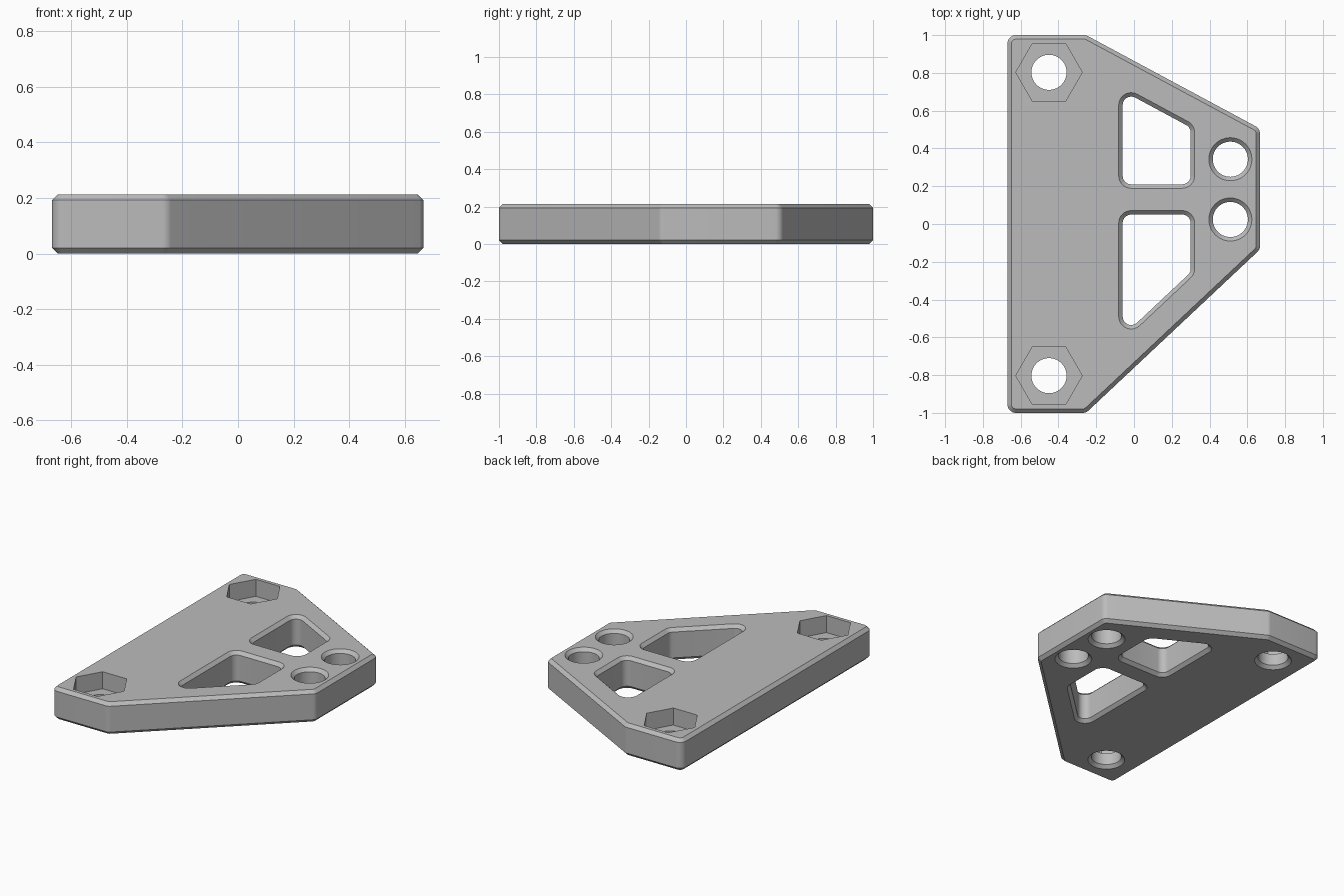
import bpy
import bmesh
import math
from mathutils import Vector, Matrix

cube = bpy.data.objects.get("Cube")
if cube:
    bpy.data.objects.remove(cube, do_unlink=True)

HEIGHT = 0.213
CHAMFER = 0.021
POCKET_FLOOR = 0.1

grey = bpy.data.materials.new("plain grey")
grey.use_nodes = True
grey.diffuse_color = (0.5, 0.5, 0.5, 1)
grey.node_tree.nodes["Principled BSDF"].inputs["Base Color"].default_value = (0.5, 0.5, 0.5, 1)


def rounded(corners, radius, steps=8):
    """Counter-clockwise polygon with round corners, as a function of offset."""
    pts = [Vector(c) for c in corners]

    def outline(offset):
        ring = []
        for i, p in enumerate(pts):
            d1 = (p - pts[i - 1]).normalized()
            d2 = (pts[(i + 1) % len(pts)] - p).normalized()
            n1, n2 = Vector((d1.y, -d1.x)), Vector((d2.y, -d2.x))
            centre = p - radius * (n1 + n2) / (1 + n1.dot(n2))
            turn = math.acos(max(-1, min(1, n1.dot(n2))))
            for s in range(steps + 1):
                ring.append(centre + (radius + offset) * (Matrix.Rotation(turn * s / steps, 2) @ n1))
        return ring
    return outline


def regular(x, y, radius, sides):
    """Regular polygon or circle, as a function of offset."""
    def outline(offset):
        return [Vector((x + (radius + offset) * math.cos(math.tau * i / sides),
                        y + (radius + offset) * math.sin(math.tau * i / sides)))
                for i in range(sides)]
    return outline


def loft(name, outline, levels):
    """Solid through rings given as (height, offset)."""
    bm = bmesh.new()
    rings = [[bm.verts.new((p.x, p.y, z)) for p in outline(off)] for z, off in levels]
    n = len(rings[0])
    for low, high in zip(rings, rings[1:]):
        for i in range(n):
            j = (i + 1) % n
            bm.faces.new((low[i], low[j], high[j], high[i]))
    bm.faces.new(rings[0][::-1])
    bm.faces.new(rings[-1])
    mesh = bpy.data.meshes.new(name)
    bm.to_mesh(mesh)
    bm.free()
    mesh.materials.append(grey)
    obj = bpy.data.objects.new(name, mesh)
    bpy.context.collection.objects.link(obj)
    return obj


# Chamfered plate
plate = loft("bracket_plate",
             rounded([(-0.67, -1), (-0.254, -1), (0.667, -0.135),
                      (0.667, 0.505), (-0.254, 1), (-0.67, 1)], 0.045),
             [(0, -CHAMFER), (CHAMFER, 0), (HEIGHT - CHAMFER, 0), (HEIGHT, -CHAMFER)])

# Openings flare outwards at both faces
E = 0.02
flare_low = [(-E, CHAMFER + E), (CHAMFER, 0)]
flare_both = flare_low + [(HEIGHT - CHAMFER, 0), (HEIGHT + E, CHAMFER + E)]

# Weight-saving windows (inner wall outlines)
upper = rounded([(-0.06, 0.21), (0.3, 0.21), (0.3, 0.511), (-0.06, 0.705)], 0.045)
lower = rounded([(-0.06, -0.594), (0.3, -0.256), (0.3, 0.05), (-0.06, 0.05)], 0.045)
cutters = [loft("upper_window_cutter", upper, flare_both),
           loft("lower_window_cutter", lower, flare_both)]

# Pair of plain holes
for y in (0.343, 0.024):
    cutters.append(loft("hole_cutter", regular(0.51, y, 0.093, 48), flare_both))

# Bolt holes with hexagonal nut pockets
for y in (0.803, -0.803):
    cutters.append(loft("nut_pocket_cutter", regular(-0.45, y, 0.176, 6),
                        [(POCKET_FLOOR, 0), (HEIGHT + E, 0)]))
    cutters.append(loft("bolt_hole_cutter", regular(-0.45, y, 0.093, 48),
                        flare_low + [(POCKET_FLOOR + 0.05, 0)]))

bpy.ops.object.select_all(action='DESELECT')
bpy.context.view_layer.objects.active = plate
plate.select_set(True)
for cutter in cutters:
    cutter.hide_render = True
    mod = plate.modifiers.new("cut", 'BOOLEAN')
    mod.operation = 'DIFFERENCE'
    mod.solver = 'EXACT'
    mod.object = cutter
    bpy.ops.object.modifier_apply(modifier=mod.name)
    bpy.data.objects.remove(cutter, do_unlink=True)

bpy.ops.object.shade_smooth_by_angle(angle=math.radians(25))
